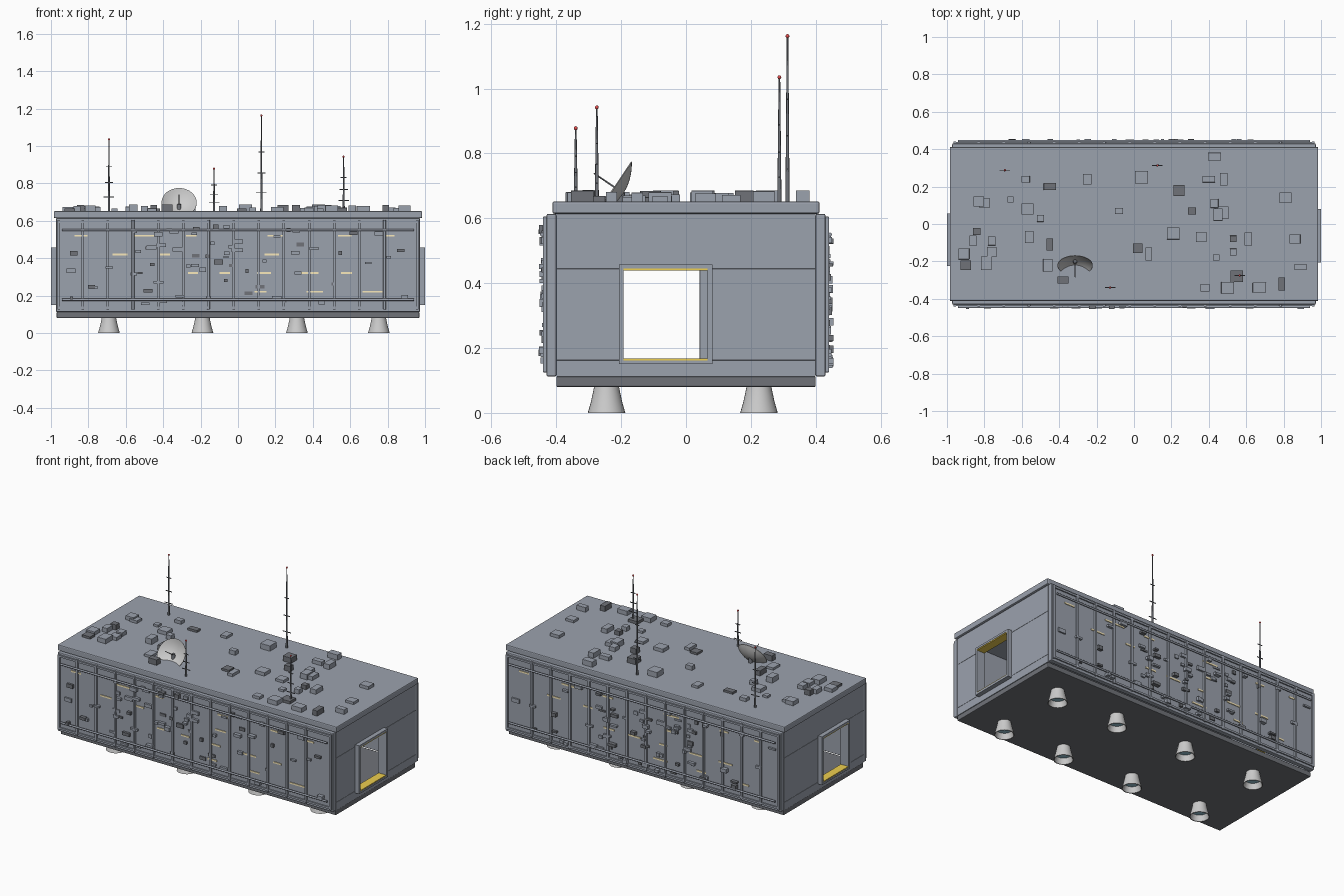
import bpy, bmesh, math, random
from mathutils import Vector, Matrix

if "Cube" in bpy.data.objects:
    bpy.data.objects.remove(bpy.data.objects["Cube"])

random.seed(7)

def mat(name, r, g, b):
    m = bpy.data.materials.new(name)
    m.diffuse_color = (r, g, b, 1)
    m.use_nodes = True
    m.node_tree.nodes["Principled BSDF"].inputs["Base Color"].default_value = m.diffuse_color
    return m

HULL = mat("hull_grey", .33, .36, .42)
DARK = mat("dark_grey", .16, .17, .19)
LIGHT = mat("light_metal", .6, .61, .63)
WARM = mat("warm_light", .95, .82, .5)
YELLOW = mat("hazard_yellow", .85, .62, .08)
RED = mat("beacon_red", .8, .08, .08)
TEAL = mat("engine_glow", .3, .55, .65)

def finish(name, bm, material, bevel=0, smooth=False):
    bmesh.ops.recalc_face_normals(bm, faces=bm.faces)
    me = bpy.data.meshes.new(name)
    bm.to_mesh(me)
    bm.free()
    ob = bpy.data.objects.new(name, me)
    bpy.context.collection.objects.link(ob)
    me.materials.append(material)
    if bevel:
        b = ob.modifiers.new("bevel", 'BEVEL')
        b.width, b.segments = bevel, 2
    if smooth:
        bpy.context.view_layer.objects.active = ob
        ob.select_set(True)
        bpy.ops.object.shade_smooth_by_angle(angle=math.radians(40))
        ob.select_set(False)
    return ob

def add_box(bm, x0, x1, y0, y1, z0, z1):
    m = Matrix.Translation(((x0+x1)/2, (y0+y1)/2, (z0+z1)/2)) @ Matrix.Diagonal((abs(x1-x0), abs(y1-y0), abs(z1-z0), 1))
    bmesh.ops.create_cube(bm, size=1, matrix=m)

def boxes(name, items, material, bevel=0):
    bm = bmesh.new()
    for i in items:
        add_box(bm, *i)
    return finish(name, bm, material, bevel)

def add_rod(bm, a, b, r1, r2, seg=10):
    a, b = Vector(a), Vector(b)
    d = b - a
    m = Matrix.Translation((a+b)/2) @ d.to_track_quat('Z', 'Y').to_matrix().to_4x4()
    bmesh.ops.create_cone(bm, cap_ends=True, segments=seg, radius1=r1, radius2=r2, depth=d.length, matrix=m)

def add_lathe(bm, profile, matrix, seg=28):
    rings = [[bm.verts.new(matrix @ Vector((r*math.cos(2*math.pi*k/seg), r*math.sin(2*math.pi*k/seg), z)))
              for k in range(seg)] for r, z in profile]
    for p, q in zip(rings, rings[1:]):
        for k in range(seg):
            bm.faces.new((p[k], p[(k+1) % seg], q[(k+1) % seg], q[k]))
    return rings

# Main shell
boxes("roof_slab", [(-.985, .985, -.412, .412, .614, .652)], HULL, .006)
boxes("floor_slab", [(-.97, .97, -.4, .4, .08, .112)], DARK, .004)
for s, n in ((-1, "front"), (1, "back")):
    boxes(n + "_wall", [(-.972, .972, s*.43, s*.4, .112, .614)], HULL, .005)

# End walls with open doorways, frames and hazard strips
for s, n, y0, y1 in ((1, "right", -.192, .066), (-1, "left", -.21, .042)):
    xi, xo = s*.94, s*.972
    for part, b in (("upper", (-.4, .4, .445, .614)), ("sill", (-.4, .4, .112, .162)),
                    ("front_side", (-.4, y0, .162, .445)), ("back_side", (y1, .4, .162, .445))):
        boxes(f"{n}_end_{part}", [(xi, xo) + b], HULL, .002)
    fx = (s*.965, s*1.0)
    boxes(n + "_door_frame", [fx + (y0-.015, y1+.015, .445, .458), fx + (y0-.015, y1+.015, .15, .162),
                              fx + (y0-.015, y0, .162, .445), fx + (y1, y1+.015, .162, .445)], HULL)
    boxes(n + "_door_hazard_strips", [(s*.945, s*.998, y0, y1, .439, .446),
                                      (s*.945, s*.998, y0, y1, .161, .167)], YELLOW)

# Interior light strips
boxes("interior_lights", [(-.85, .85, s*.4, s*.394, .33, .34) for s in (-1, 1)], WARM)

# Long wall details: ribs, rails, pipes, windows and equipment boxes
WINDOWS = {.52: (-.84, -.54, -.47, -.25, .2, .57, .81), .42: (-.63, -.39, .18),
           .32: (-.24, -.07, .14, .38, .58), .22: (.12, .41, .72)}
for s, n in ((-1, "front"), (1, "back")):
    boxes(n + "_wall_ribs", [(x-.007, x+.007, s*.428, s*.441, .125, .605)
                             for x in [-.965+.1345*i for i in range(1, 14)] + [-.958, .958]], HULL, .002)
    boxes(n + "_wall_rails", [(-.965, .965, s*.428, s*.438, z-.006, z+.006) for z in (.135, .595)], HULL)
    bm = bmesh.new()
    for z in (.55, .178):
        add_rod(bm, (-.94, s*.444, z), (.94, s*.444, z), .006, .006)
    finish(n + "_wall_pipes", bm, HULL, smooth=True)
    win = []
    for z, xs in WINDOWS.items():
        for x in xs:
            w = random.uniform(.025, .055)
            win.append((-s*x-w, -s*x+w, s*.428, s*.434, z-.005, z+.005))
    boxes(n + "_windows", win, WARM)
    for tone, m, count in (("grey", HULL, 50), ("dark", DARK, 25)):
        items = []
        for i in range(count):
            x = random.choice((random.uniform(-.92, .92), random.gauss(-.15, .3)))
            z = random.uniform(.15, .57)
            w, h = random.uniform(.008, .026), random.uniform(.005, .013)
            items.append((x-w, x+w, s*.428, s*random.uniform(.436, .455), z-h, z+h))
        boxes(f"{n}_wall_equipment_{tone}", items, m)

# Roof equipment boxes
SPOTS = [(-.58, .24), (-.45, .2), (-.57, .08), (-.5, .03), (-.56, -.07), (-.45, -.11), (-.83, .12),
         (-.8, .11), (-.66, .13), (-.84, -.04), (-.86, -.09), (-.76, -.09), (-.91, -.16), (-.9, -.22),
         (-.79, -.21), (-.76, -.15), (-.46, -.22), (-.38, -.3), (-.25, .24), (.04, .25), (-.08, .07),
         (.24, .18), (.43, .36), (.4, .24), (.48, .24), (.31, .07), (.43, .11), (.45, .05), (.47, .06),
         (.02, -.13), (.08, -.16), (.21, -.05), (.36, -.07), (.53, -.08), (.61, -.08), (.53, -.15),
         (.44, -.18), (.55, -.28), (.67, -.34), (.5, -.34), (.38, -.34), (.79, -.32), (.89, -.23),
         (.86, -.08), (.81, .14)]
roof = {"grey": [], "dark": []}
for i, (x, y) in enumerate(SPOTS):
    w, d = random.uniform(.017, .036), random.uniform(.015, .036)
    roof["dark" if i % 4 == 1 else "grey"].append((x-w, x+w, y-d, y+d, .648, random.uniform(.665, .687)))
boxes("roof_equipment_grey", roof["grey"], HULL, .001)
boxes("roof_equipment_dark", roof["dark"], DARK, .001)

# Antenna masts with cross spars and red beacons
for i, (x, y, top) in enumerate(((-.69, .288, 1.035), (-.128, -.34, .878), (.125, .313, 1.162), (.565, -.275, .942))):
    bm = bmesh.new()
    add_rod(bm, (x, y, .645), (x, y, top), .0065, .0025)
    h = top - .65
    for f, w in ((.2, .028), (.4, .022), (.62, .016)):
        z = .65 + h*f
        add_box(bm, x-w, x+w, y-.002, y+.002, z-.002, z+.002)
    finish(f"antenna_mast_{i+1}", bm, DARK, smooth=True)
    bm = bmesh.new()
    bmesh.ops.create_uvsphere(bm, u_segments=10, v_segments=8, radius=.006, matrix=Matrix.Translation((x, y, top)))
    finish(f"antenna_beacon_{i+1}", bm, RED, smooth=True)

# Dish antenna tilted toward the front
axis = Vector((0, -.83, .56))
centre = Vector((-.315, -.222, .697))
place = Matrix.Translation(centre) @ axis.to_track_quat('Z', 'Y').to_matrix().to_4x4()
bm = bmesh.new()
R, D = .094, .032
bowl = [(max(R*t/8, .0005), D*((t/8)**2 - 1)) for t in range(9)]
add_lathe(bm, bowl + [(r, z-.003) for r, z in reversed(bowl)], place, 32)
finish("dish_bowl", bm, LIGHT, smooth=True)
bm = bmesh.new()
add_rod(bm, centre - axis*.03, centre + axis*.075, .003, .002)
add_rod(bm, (-.315, -.2, .645), (-.315, -.2, .69), .014, .01)
finish("dish_feed_and_post", bm, DARK, smooth=True)

# Thruster bells under the floor
for i, x in enumerate((-.69, -.19, .315, .753)):
    for y, n in ((-.245, "front"), (.225, "back")):
        m = Matrix.Translation((x, y, 0))
        bm = bmesh.new()
        add_lathe(bm, [(.038, .085), (.04, .072), (.048, .035), (.058, 0), (.053, 0), (.043, .035), (.035, .06)], m)
        finish(f"{n}_thruster_{i+1}", bm, LIGHT, smooth=True)
        bm = bmesh.new()
        bmesh.ops.create_circle(bm, cap_ends=True, segments=28, radius=.043, matrix=m @ Matrix.Translation((0, 0, .035)))
        finish(f"{n}_thruster_glow_{i+1}", bm, TEAL)
